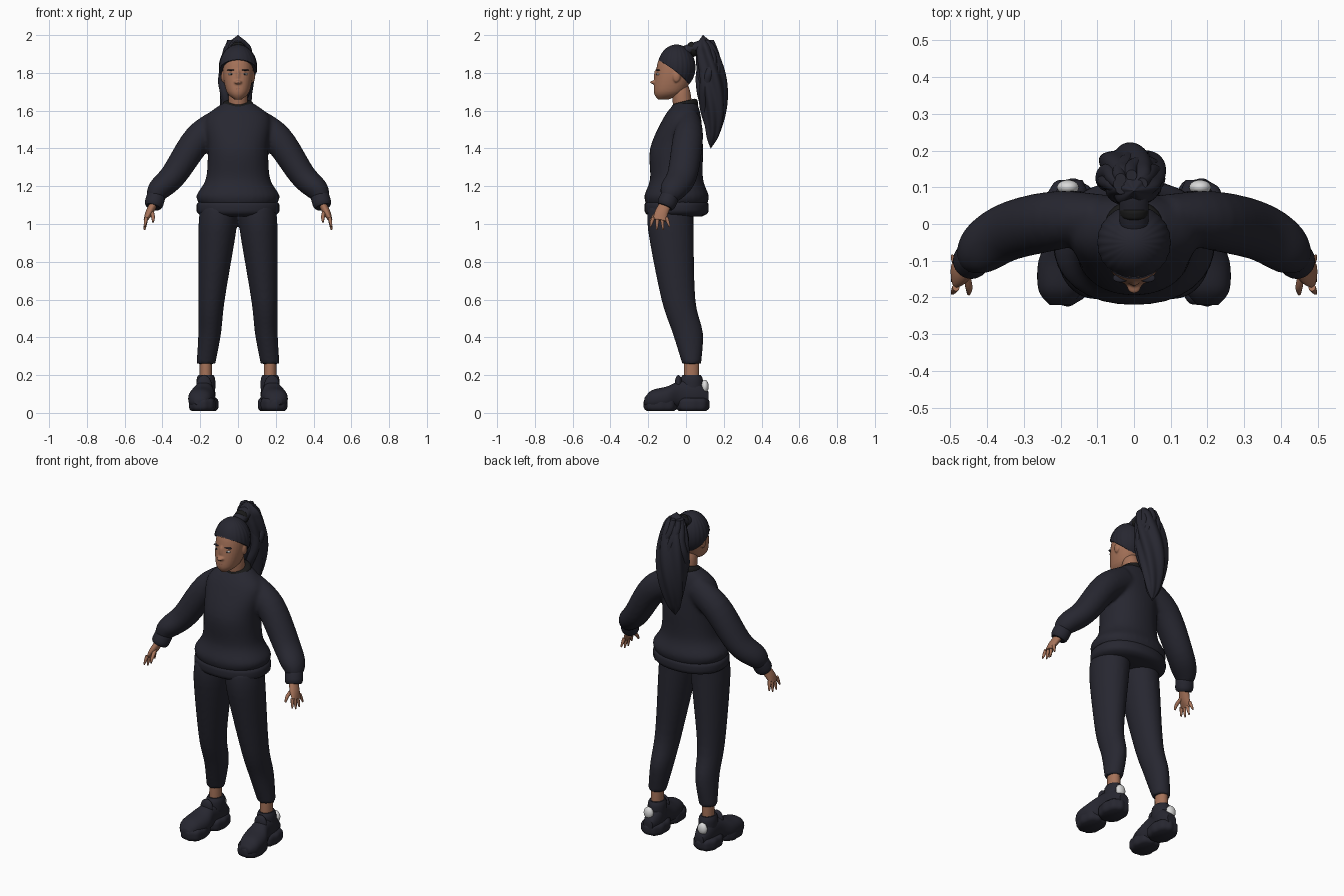
import bpy, bmesh
from math import sin, cos, pi, tau, atan2, radians
from mathutils import Vector

cube = bpy.data.objects.get("Cube")
if cube:
    bpy.data.objects.remove(cube, do_unlink=True)

ALONG_Y, UPRIGHT = Vector((0, 1, 0)), Vector((0, 0, 1))


def material(name, red, green, blue):
    mat = bpy.data.materials.new(name)
    mat.use_nodes = True
    mat.diffuse_color = (red, green, blue, 1)
    shader = mat.node_tree.nodes["Principled BSDF"]
    shader.inputs["Base Color"].default_value = (red, green, blue, 1)
    return mat


cloth = material("charcoal cloth", .02, .02, .03)
trim = material("black trim", .01, .01, .01)
hair = material("black hair", .02, .02, .03)
leather = material("black shoe", .02, .02, .03)
skin = material("brown skin", .38, .17, .1)
lip = material("brown lips", .27, .1, .07)
white = material("white", .7, .7, .7)


def catmull_rom(before, start, end, after, t):
    slope = end - before
    bend = 2 * before - 5 * start + 4 * end - after
    twist = 3 * (start - end) + after - before
    return start + t / 2 * (slope + t * (bend + t * twist))


def smooth_rows(rows, steps):
    """Add in-between sections along a smooth spline."""
    last = len(rows) - 1
    result = []
    for i in range(last):
        near = [rows[min(max(k, 0), last)] for k in (i - 1, i, i + 1, i + 2)]
        for step in range(steps):
            result.append([catmull_rom(*values, step / steps) for values in zip(*near)])
    return result + [list(rows[last])]


def loft(bm, rows, side=1, axis=None, segments=32, steps=5, power=2, lobes=0, ripple=0, twist=0):
    """Skin rounded sections (x, y, z, width, depth) along their path or a fixed axis."""
    rows = smooth_rows(rows, steps)
    centres = [Vector((side * row[0], row[1], row[2])) for row in rows]
    rings = []
    for i, centre in enumerate(centres):
        ahead = centres[min(i + 1, len(centres) - 1)]
        behind = centres[max(i - 1, 0)]
        tangent = axis or (ahead - behind).normalized()
        reference = UPRIGHT if abs(tangent.y) > .9 else ALONG_Y
        across = (reference - tangent * reference.dot(tangent)).normalized()
        outward = across.cross(tangent)
        width, depth = (max(size, .001) for size in rows[i][3:])
        ring = []
        for k in range(segments):
            angle = tau * k / segments
            c, s = cos(angle), sin(angle)
            scale = 1 + ripple * cos(lobes * angle + twist * centre.z)
            scale /= (abs(c) ** power + abs(s) ** power) ** (1 / power)
            ring.append(bm.verts.new(centre + scale * (outward * width * c + across * depth * s)))
        rings.append(ring)
    for lower, upper in zip(rings, rings[1:]):
        for k in range(segments):
            following = (k + 1) % segments
            bm.faces.new((lower[k], lower[following], upper[following], upper[k]))
    bm.faces.new(rings[0])
    bm.faces.new(rings[-1])


def column(bm, rows, **options):
    """Upright loft on the centre line, from (y, z, width, depth) rows."""
    loft(bm, [(0, *row) for row in rows], axis=UPRIGHT, **options)


def band(bm, start, end, width, depth, **options):
    """Short straight sleeve with rounded rims."""
    start, end = Vector(start), Vector(end)
    rows = []
    for k in range(9):
        t = k / 8
        rim = 1 - .2 * abs(2 * t - 1) ** 4
        rows.append((*start.lerp(end, t), width * rim, depth * rim))
    loft(bm, rows, steps=1, **options)


def ball(bm, centre, radii, side=1, detail=12):
    made = bmesh.ops.create_uvsphere(bm, u_segments=2 * detail, v_segments=detail, radius=1)["verts"]
    bmesh.ops.scale(bm, vec=radii, verts=made)
    x, y, z = centre
    bmesh.ops.translate(bm, vec=(side * x, y, z), verts=made)


def finish(name, bm, mat, voxel=0, relax=4):
    """Turn the shapes into a smooth object, fused together when a voxel size is given."""
    bmesh.ops.recalc_face_normals(bm, faces=bm.faces)
    mesh = bpy.data.meshes.new(name)
    bm.to_mesh(mesh)
    bm.free()
    mesh.materials.append(mat)
    for polygon in mesh.polygons:
        polygon.use_smooth = True
    obj = bpy.data.objects.new(name, mesh)
    bpy.context.collection.objects.link(obj)
    if voxel:
        fuse = obj.modifiers.new("fuse", "REMESH")
        fuse.mode, fuse.voxel_size, fuse.use_smooth_shade = "VOXEL", voxel, True
        soften = obj.modifiers.new("soften", "SMOOTH")
        soften.factor, soften.iterations = .5, relax
    else:
        mesh.set_sharp_from_angle(angle=radians(50))


def part(name, mat, build, *shape, **options):
    bm = bmesh.new()
    build(bm, *shape, **options)
    finish(name, bm, mat)


# Sweater: body and puffed sleeves fused together
sweater = bmesh.new()
column(sweater, [(0, 1.64, .08, .06), (-.02, 1.56, .17, .1), (-.05, 1.4, .16, .14),
                 (-.05, 1.24, .17, .14), (-.05, 1.15, .22, .17), (-.05, 1.1, .2, .16)], power=2.2)
for side in (1, -1):
    loft(sweater, [(.08, .02, 1.54, .08, .06), (.21, .01, 1.45, .08, .08), (.34, -.02, 1.26, .07, .08),
                   (.42, -.07, 1.18, .06, .07), (.44, -.1, 1.13, .04, .04)], side=side)
finish("sweater", sweater, cloth, voxel=.01, relax=6)
part("sweater_hem", cloth, band, (0, -.05, 1.04), (0, -.05, 1.13), .22, .17, power=2.2)
part("collar", trim, band, (0, 0, 1.61), (0, -.01, 1.65), .08, .07)

# Trousers: two legs fused at the hips
trousers = bmesh.new()
for side in (1, -1):
    loft(trousers, [(.1, -.08, 1.09, .1, .12), (.11, -.08, .96, .1, .12), (.14, -.04, .6, .07, .09),
                    (.15, .01, .42, .06, .08), (.17, .03, .26, .05, .05)], side=side, axis=UPRIGHT)
finish("trousers", trousers, cloth, voxel=.01)

# Head with nose and ears
head = bmesh.new()
column(head, [(-.12, 1.66, .02, .03), (-.09, 1.7, .06, .08), (-.06, 1.8, .08, .1),
              (-.05, 1.88, .07, .09), (-.05, 1.92, .03, .04)], power=2.2)
ball(head, (0, -.16, 1.78), (.01, .01, .04))
ball(head, (0, -.17, 1.75), (.02, .02, .01))
for side in (1, -1):
    ball(head, (.08, -.05, 1.78), (.01, .02, .03), side)
finish("head", head, skin, voxel=.005, relax=3)
part("neck", skin, band, (0, -.01, 1.56), (0, -.03, 1.73), .05, .05)

# Face details
part("lips", lip, ball, (0, -.16, 1.715), (.025, .01, .01))
eyes, irises, brows = bmesh.new(), bmesh.new(), bmesh.new()
for side in (1, -1):
    ball(eyes, (.036, -.147, 1.793), (.015, .01, .006), side)
    ball(irises, (.036, -.154, 1.793), (.005, .005, .005), side)
    ball(brows, (.036, -.147, 1.815), (.022, .012, .004), side)
finish("eyes", eyes, white)
finish("irises", irises, trim)
finish("eyebrows", brows, hair)

# Swept-back hair: grooved cap trimmed to a hairline that falls towards the nape
cap = bmesh.new()
ball(cap, (0, -.05, 1.83), (.1, .1, .12), detail=48)
for vert in cap.verts:
    groove = 1 + .015 * cos(24 * atan2(vert.co.y + .05, vert.co.x))
    vert.co.x *= groove
    forward = max(.03 - vert.co.y, 0) / .18
    vert.co.z = max(vert.co.z, 1.7 + .17 * forward ** .6)
finish("hair_cap", cap, hair)

# Ponytail with tie and loose wavy locks
part("ponytail_root", hair, band, (0, -.02, 1.91), (0, .1, 1.95), .04, .03)
part("hair_tie", trim, band, (0, .02, 1.92), (0, .05, 1.93), .04, .04)
tail = []
for k in range(13):
    t = k / 12
    width = .09 * max(sin(pi * t ** .75), 0) ** .6
    tail.append((-.02 * t, .09 + .06 * sin(2.4 * t), 2 - .6 * t, width, .8 * width))
part("ponytail", hair, loft, tail, axis=UPRIGHT, segments=64, lobes=6, ripple=.09, twist=13)
locks = bmesh.new()
for i in range(6):
    rows = []
    for k in range(9):
        t = k / 8
        spread = sin(pi * (.15 + .75 * t))
        turn = tau * i / 6 + sin(7 * t + i) / 2
        size = .006 + .02 * spread
        rows.append((.07 * spread * cos(turn) - .01, .11 + .035 * t + .05 * spread * sin(turn),
                     1.975 - (.38 + .025 * i) * t, size, size))
    loft(locks, rows, segments=14, axis=UPRIGHT)
finish("ponytail_locks", locks, hair)

for side, label in ((1, "left"), (-1, "right")):
    # Cuff and hand
    part(label + "_cuff", cloth, band, (.43, -.08, 1.16), (.45, -.11, 1.09), .05, .05, side=side)
    hand = bmesh.new()
    loft(hand, [(.44, -.1, 1.12, .02, .03), (.47, -.13, 1.06, .02, .035), (.49, -.14, 1.02, .01, .035)], side=side)
    for i in range(4):
        y = -.173 + .023 * i
        splay = .011 * i - .016
        length = .05 + .02 * sin(pi * i / 3)
        finger = []
        for k in range(4):
            t = k / 3
            size = .01 - .006 * t ** 2
            finger.append((.485 + .01 * t, y + splay * t, 1.035 - length * t, size, size))
        loft(hand, finger, side=side, segments=10)
    loft(hand, [(.46, -.12, 1.08, .01, .01), (.45, -.17, 1.04, .01, .01), (.45, -.19, 1.01, .005, .005)],
         side=side, segments=10)
    finish(label + "_hand", hand, skin)

    # Ankle and chunky trainer
    part(label + "_ankle", skin, band, (.17, .03, .12), (.17, .03, .32), .033, .04, side=side)
    part(label + "_shoe_upper", leather, loft,
         [(.2, -.22, .06, .03, .02), (.2, -.18, .07, .06, .05), (.19, -.1, .08, .07, .06),
          (.18, -.03, .1, .05, .07), (.17, .06, .1, .05, .07), (.17, .12, .08, .03, .03)],
         side=side, axis=ALONG_Y, power=2.3)
    part(label + "_shoe_collar", leather, band, (.17, .03, .1), (.17, .03, .2), .05, .06, side=side)
    part(label + "_shoe_tongue", leather, ball, (.18, -.04, .15), (.04, .02, .05), side)
    sole = bmesh.new()
    for x, y in ((.19, -.135), (.175, .035)):
        band(sole, (x, y, .01), (x, y, .08), .07, .088, side=side,
             segments=54, power=2.4, lobes=9, ripple=.025)
    finish(label + "_shoe_sole", sole, leather)
    part(label + "_heel_patch", white, ball, (.18, .1, .14), (.03, .02, .035), side)
